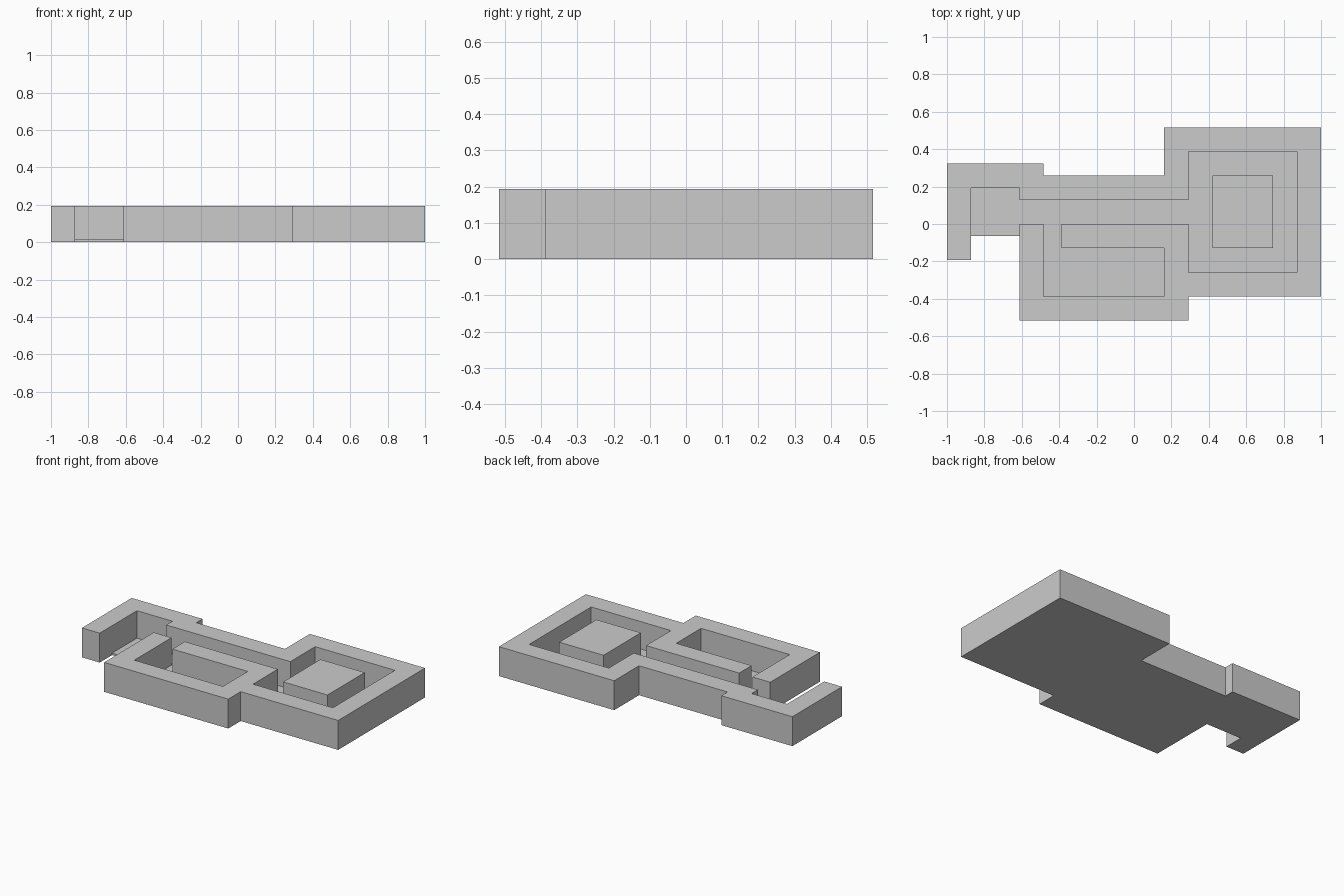
import bpy
import bmesh

if "Cube" in bpy.data.objects:
    bpy.data.objects.remove(bpy.data.objects["Cube"])

U = 2 / 15.5          # one plan unit = wall thickness
FLOOR, TOP = 0.1, 1.5  # heights in plan units


def prism(name, outline, z0, z1):
    """Extrude a plan outline (in plan units) from z0 to z1."""
    bm = bmesh.new()
    face = bm.faces.new([bm.verts.new((x * U, y * U, z0 * U)) for x, y in outline])
    ext = bmesh.ops.extrude_face_region(bm, geom=[face])
    verts = [g for g in ext["geom"] if isinstance(g, bmesh.types.BMVert)]
    bmesh.ops.translate(bm, verts=verts, vec=(0, 0, (z1 - z0) * U))
    bmesh.ops.recalc_face_normals(bm, faces=bm.faces)
    mesh = bpy.data.meshes.new(name)
    bm.to_mesh(mesh)
    bm.free()
    obj = bpy.data.objects.new(name, mesh)
    bpy.context.collection.objects.link(obj)
    return obj


# Inner side of the wall, from the entrance round both rooms and back
inner = [(-6.75, 1.5), (-4.75, 1.5), (-4.75, 1), (2.25, 1), (2.25, 3),
         (6.75, 3), (6.75, -2), (2.25, -2), (2.25, 0), (-3, 0), (-3, -1),
         (1.25, -1), (1.25, -3), (-3.75, -3), (-3.75, 0), (-4.75, 0)]

# Outer side of the wall, running the opposite way
outer = [(-4.75, -4), (2.25, -4), (2.25, -3), (7.75, -3), (7.75, 4),
         (1.25, 4), (1.25, 2), (-3.75, 2), (-3.75, 2.5), (-7.75, 2.5),
         (-7.75, -1.5)]

# One continuous wall with an open entrance
prism("perimeter_wall", [(-6.75, -1.5)] + inner + outer, 0, TOP)

# Thin floor filling the space between the walls
prism("floor", [(-6.75, -0.5)] + inner + [(-4.75, -0.5)], 0, FLOOR)

# Free-standing block in the large room
prism("centre_block", [(3.25, -1), (5.75, -1), (5.75, 2), (3.25, 2)], FLOOR, TOP)
